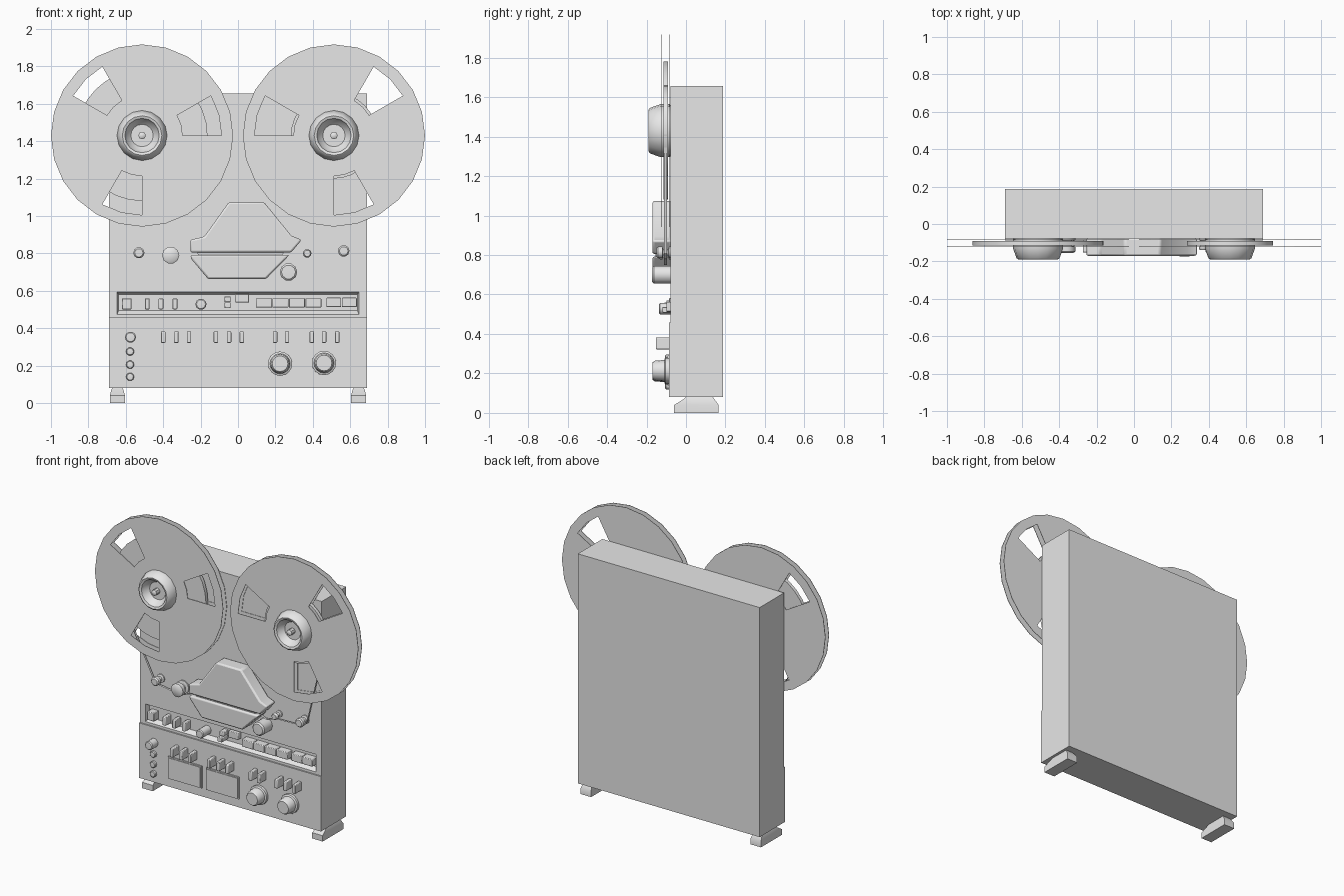
import bpy, bmesh, math

if "Cube" in bpy.data.objects:
    bpy.data.objects.remove(bpy.data.objects["Cube"])

grey = bpy.data.materials.new("light_grey")
grey.diffuse_color = (0.8, 0.8, 0.8, 1)
grey.use_nodes = True
grey.node_tree.nodes["Principled BSDF"].inputs["Base Color"].default_value = grey.diffuse_color


def finish(name, bm, smooth=True, bevel=0):
    bmesh.ops.recalc_face_normals(bm, faces=bm.faces)
    me = bpy.data.meshes.new(name)
    bm.to_mesh(me)
    bm.free()
    ob = bpy.data.objects.new(name, me)
    bpy.context.collection.objects.link(ob)
    me.materials.append(grey)
    bpy.ops.object.select_all(action='DESELECT')
    ob.select_set(True)
    bpy.context.view_layer.objects.active = ob
    if bevel:
        m = ob.modifiers.new("bevel", 'BEVEL')
        m.width, m.segments = bevel, 2
    if smooth:
        bpy.ops.object.shade_smooth_by_angle(angle=math.radians(40))
    return ob


def loft(name, rings, **kw):
    """Join equal-length rings of points and close both ends."""
    bm = bmesh.new()
    vs = [[bm.verts.new(p) for p in r] for r in rings]
    n = len(vs[0])
    for a, b in zip(vs, vs[1:]):
        for i in range(n):
            j = (i + 1) % n
            bm.faces.new((a[i], a[j], b[j], b[i]))
    bm.faces.new(vs[0])
    bm.faces.new(vs[-1][::-1])
    return finish(name, bm, **kw)


def box(name, x0, x1, y0, y1, z0, z1, **kw):
    return loft(name, [[(x0, y0, z), (x1, y0, z), (x1, y1, z), (x0, y1, z)]
                       for z in (z0, z1)], **kw)


def prism(name, pts, y0, y1, **kw):
    return loft(name, [[(x, y, z) for x, z in pts] for y in (y0, y1)], **kw)


def lathe(name, x, z, profile, n=12):
    """Turn a (radius, y) profile around an axis along y."""
    return loft(name, [[(x + r * math.cos(2 * math.pi * i / n), y,
                         z + r * math.sin(2 * math.pi * i / n)) for i in range(n)]
                       for r, y in profile])


def knob(name, x, z, r, front, back=-0.08, n=10):
    return lathe(name, x, z, [(r, back), (r, front + 0.2 * r),
                              (0.8 * r, front), (0.3 * r, front - 0.001)], n)


# cabinet with a recessed control channel
body = box("cabinet", -0.69, 0.69, -0.078, 0.187, 0.08, 1.655, smooth=False)


def rect(x, z0, z1, y):
    return [(-x, y, z0), (x, y, z0), (x, y, z1), (-x, y, z1)]


cutter = loft("channel_cutter", [rect(0.65, 0.465, 0.60, -0.09),
                                 rect(0.638, 0.495, 0.58, -0.05)], smooth=False)
cutter.hide_render = True
mod = body.modifiers.new("channel", 'BOOLEAN')
mod.operation, mod.object, mod.solver = 'DIFFERENCE', cutter, 'EXACT'
bpy.context.view_layer.objects.active = body
bpy.ops.object.modifier_apply(modifier="channel")
bpy.data.objects.remove(cutter)

# lower front panel
box("lower_panel", -0.69, 0.69, -0.087, -0.07, 0.08, 0.457, smooth=False)

# feet
for s, side in ((-1, "left"), (1, "right")):
    def foot_ring(z, hw, y0, y1):
        c = s * 0.645
        return [(c - hw, y0, z), (c + hw, y0, z), (c + hw, y1, z), (c - hw, y1, z)]
    loft(side + "_foot", [foot_ring(0, 0.04, -0.06, 0.165), foot_ring(0.04, 0.04, -0.06, 0.165),
                          foot_ring(0.068, 0.033, -0.015, 0.145),
                          foot_ring(0.082, 0.026, 0.0, 0.135)])


# reels
RX, RZ, N = 0.513, 1.43, 24


def flange(name, s, y):
    """Thin disc with three windows."""
    bm = bmesh.new()
    rings = [[bm.verts.new((s * (-RX + r * math.cos(2 * math.pi * i / N)), y,
                            RZ + r * math.sin(2 * math.pi * i / N))) for i in range(N)]
             for r in (0.03, 0.217, 0.425, 0.487)]
    for k in range(3):
        for i in range(N):
            if k == 1 and i % 8 < 2:
                continue
            j = (i + 1) % N
            bm.faces.new((rings[k][i], rings[k][j], rings[k + 1][j], rings[k + 1][i]))
    ext = bmesh.ops.extrude_face_region(bm, geom=bm.faces[:])
    bmesh.ops.translate(bm, vec=(0, 0.003, 0),
                        verts=[v for v in ext["geom"] if isinstance(v, bmesh.types.BMVert)])
    finish(name, bm, smooth=False)


for s, side, pack in ((-1, "left", 0.35), (1, "right", 0.23)):
    m = -s  # the left reel is the unmirrored one
    x = s * RX
    flange(side + "_reel_back", m, -0.086)
    flange(side + "_reel_front", m, -0.124)
    lathe(side + "_tape_pack", x, RZ, [(pack, -0.092), (pack, -0.115)], 32)
    lathe(side + "_turntable", x, RZ, [(0.13, -0.07), (0.13, -0.084)], 16)
    lathe(side + "_hub", x, RZ, [(0.134, -0.08), (0.134, -0.13), (0.115, -0.183), (0.106, -0.189),
                                 (0.092, -0.184), (0.085, -0.165), (0.06, -0.14)], 16)
    lathe(side + "_spindle", x, RZ, [(0.02, -0.135), (0.02, -0.178), (0.012, -0.184)], 8)


# loose tape running from the reels past the guides
def tape(name, pts):
    bm = bmesh.new()
    rows = [[bm.verts.new((x, y, z)) for y in (-0.112, -0.096)] for x, z in pts]
    for a, b in zip(rows, rows[1:]):
        bm.faces.new((a[0], a[1], b[1], b[0]))
    finish(name, bm, smooth=False)


tape("left_tape", [(-0.86, 1.38), (-0.565, 0.80), (-0.53, 0.77), (-0.36, 0.745), (-0.2, 0.80)])
tape("right_tape", [(0.742, 1.41), (0.598, 0.81), (0.565, 0.78), (0.37, 0.775),
                    (0.29, 0.75), (0.2, 0.79)])

# head cover: upper hood, core in the slot, lower part
prism("head_cover_top", [(-0.05, 1.073), (0.14, 1.073), (0.285, 0.895), (0.34, 0.872),
                         (0.285, 0.805), (-0.255, 0.805), (-0.255, 0.872), (-0.18, 0.89)],
      -0.075, -0.17, bevel=0.01)
prism("head_core", [(-0.22, 0.82), (0.25, 0.82), (0.23, 0.77), (-0.21, 0.77)], -0.075, -0.15)
prism("head_cover_bottom", [(-0.255, 0.792), (0.275, 0.792), (0.25, 0.765), (0.15, 0.663),
                            (-0.16, 0.663), (-0.25, 0.77)], -0.075, -0.17, bevel=0.01)

# tape guides and rollers
for i, (x, z, r, f) in enumerate([(-0.53, 0.803, 0.03, -0.15), (-0.36, 0.79, 0.046, -0.155),
                                  (0.27, 0.70, 0.047, -0.172), (0.37, 0.80, 0.023, -0.14),
                                  (0.565, 0.813, 0.031, -0.15)]):
    if i == 2:
        knob("pinch_roller", x, z, r, f, -0.07)
    else:
        lathe("tape_guide_%d" % i, x, z, [(r, -0.07), (r, -0.086), (0.55 * r, -0.09),
                                          (0.55 * r, -0.116), (r, -0.12), (r, f + 0.008),
                                          (0.75 * r, f)], 10)


# control channel
def button(name, x, z, w, h, front, back=-0.045, bevel=0.004):
    box(name, x - w / 2, x + w / 2, front, back, z - h / 2, z + h / 2, bevel=bevel)


button("power_button", -0.595, 0.53, 0.052, 0.058, -0.10)
for i, x in enumerate((-0.485, -0.412, -0.337)):
    button("channel_switch_%d" % i, x, 0.53, 0.025, 0.058, -0.11)
knob("channel_knob", -0.198, 0.528, 0.03, -0.137, -0.045)
button("small_switch_upper", -0.056, 0.555, 0.034, 0.03, -0.10)
button("small_switch_lower", -0.056, 0.522, 0.034, 0.03, -0.12)
button("counter_window", 0.022, 0.56, 0.075, 0.046, -0.085)
for i in range(4):
    button("transport_key_%d" % i, 0.139 + i * 0.088, 0.535, 0.085, 0.05, -0.10)
for i in range(2):
    button("record_key_%d" % i, 0.512 + i * 0.083, 0.538, 0.08, 0.05, -0.10)

# lower panel switches
for i, x in enumerate((-0.4, -0.33, -0.262, -0.118, -0.048, 0.02,
                       0.198, 0.262, 0.395, 0.46, 0.53)):
    button("toggle_%d" % i, x, 0.352, 0.024, 0.06, -0.153, -0.08)

# left column of knob and sockets
knob("headphone_knob", -0.575, 0.352, 0.03, -0.15)
for i, z in enumerate((0.275, 0.205, 0.14)):
    knob("socket_%d" % i, -0.577, z, 0.022, -0.105)

# level meters: frame with a raised face
for name, x0, x1 in (("left_meter", -0.467, -0.21), ("right_meter", -0.178, 0.072)):
    box(name + "_frame", x0, x1, -0.094, -0.08, 0.138, 0.29, smooth=False)
    box(name + "_face", x0 + 0.008, x1 - 0.008, -0.098, -0.09, 0.146, 0.282, smooth=False)

# large level knobs on collars
for i, (x, z) in enumerate(((0.225, 0.21), (0.46, 0.214))):
    lathe("level_collar_%d" % i, x, z, [(0.065, -0.08), (0.065, -0.105), (0.058, -0.11)], 16)
    lathe("level_knob_%d" % i, x, z, [(0.055, -0.10), (0.05, -0.158), (0.042, -0.17)], 16)
